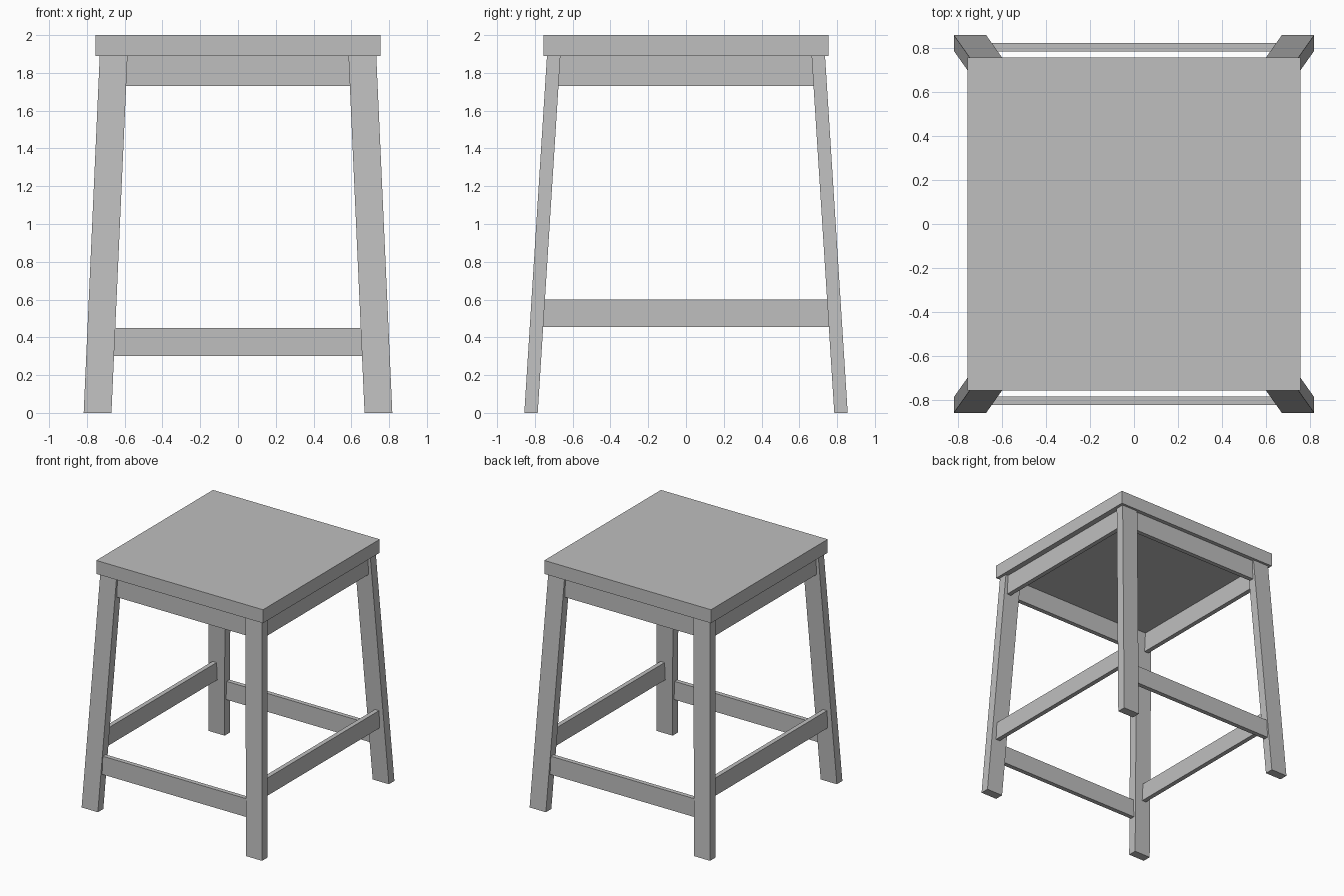
import bpy
import bmesh

cube = bpy.data.objects.get("Cube")
if cube:
    bpy.data.objects.remove(cube, do_unlink=True)

# Single painted finish
grey = bpy.data.materials.new("light_grey")
grey.use_nodes = True
color = (0.52, 0.52, 0.52, 1)
grey.diffuse_color = color
grey.node_tree.nodes["Principled BSDF"].inputs["Base Color"].default_value = color


def tapered_bar(name, bottom, top, z0, z1):
    """Six-sided bar between two rectangles (x0, x1, y0, y1) at heights z0 and z1."""
    bm = bmesh.new()
    bmesh.ops.create_cube(bm, size=2)
    for v in bm.verts:
        high = v.co.z > 0
        x0, x1, y0, y1 = top if high else bottom
        v.co = (x1 if v.co.x > 0 else x0, y1 if v.co.y > 0 else y0, z1 if high else z0)
    bmesh.ops.recalc_face_normals(bm, faces=bm.faces)
    mesh = bpy.data.meshes.new(name)
    bm.to_mesh(mesh)
    bm.free()
    mesh.materials.append(grey)
    obj = bpy.data.objects.new(name, mesh)
    bpy.context.collection.objects.link(obj)
    return obj


def mirrored(rect, sx, sy):
    x0, x1, y0, y1 = rect
    return sorted((x0 * sx, x1 * sx)) + sorted((y0 * sy, y1 * sy))


# Seat slab
SEAT = (-0.755, 0.755, -0.755, 0.755)
SEAT_BASE = 1.89
tapered_bar("seat", SEAT, SEAT, SEAT_BASE, 2.0)

# Splayed legs
FOOT = (0.67, 0.817, 0.785, 0.856)
HEAD = (0.585, 0.732, 0.665, 0.736)
for sx, side in ((1, "left"), (-1, "right")):
    for sy, end in ((-1, "front"), (1, "back")):
        tapered_bar(f"{end}_{side}_leg", mirrored(FOOT, sx, sy),
                    mirrored(HEAD, sx, sy), 0, SEAT_BASE)


def leg_inner(axis, z):
    """Inner face of a leg along x (0) or y (1), with a small overlap."""
    f, h = FOOT[axis * 2], HEAD[axis * 2]
    return f + (h - f) * z / SEAT_BASE + 0.005


def rail_pair(names, axis, inner, outer, z0, z1):
    """Two facing rails running along an axis, with ends cut to the leg slope."""
    for name, s in zip(names, (-1, 1)):
        rects = []
        for z in (z0, z1):
            reach = leg_inner(axis, z)
            across = sorted((s * inner, s * outer))
            rects.append([-reach, reach] + across if axis == 0 else across + [-reach, reach])
        tapered_bar(name, rects[0], rects[1], z0, z1)


# Aprons below the seat
rail_pair(("front_apron", "back_apron"), 0, 0.685, 0.722, 1.73, SEAT_BASE)
rail_pair(("right_apron", "left_apron"), 1, 0.673, 0.71, 1.73, SEAT_BASE)

# Foot rails, the side pair higher than the front and back pair
rail_pair(("front_foot_rail", "back_foot_rail"), 0, 0.783, 0.82, 0.3, 0.45)
rail_pair(("right_foot_rail", "left_foot_rail"), 1, 0.717, 0.754, 0.455, 0.6)
